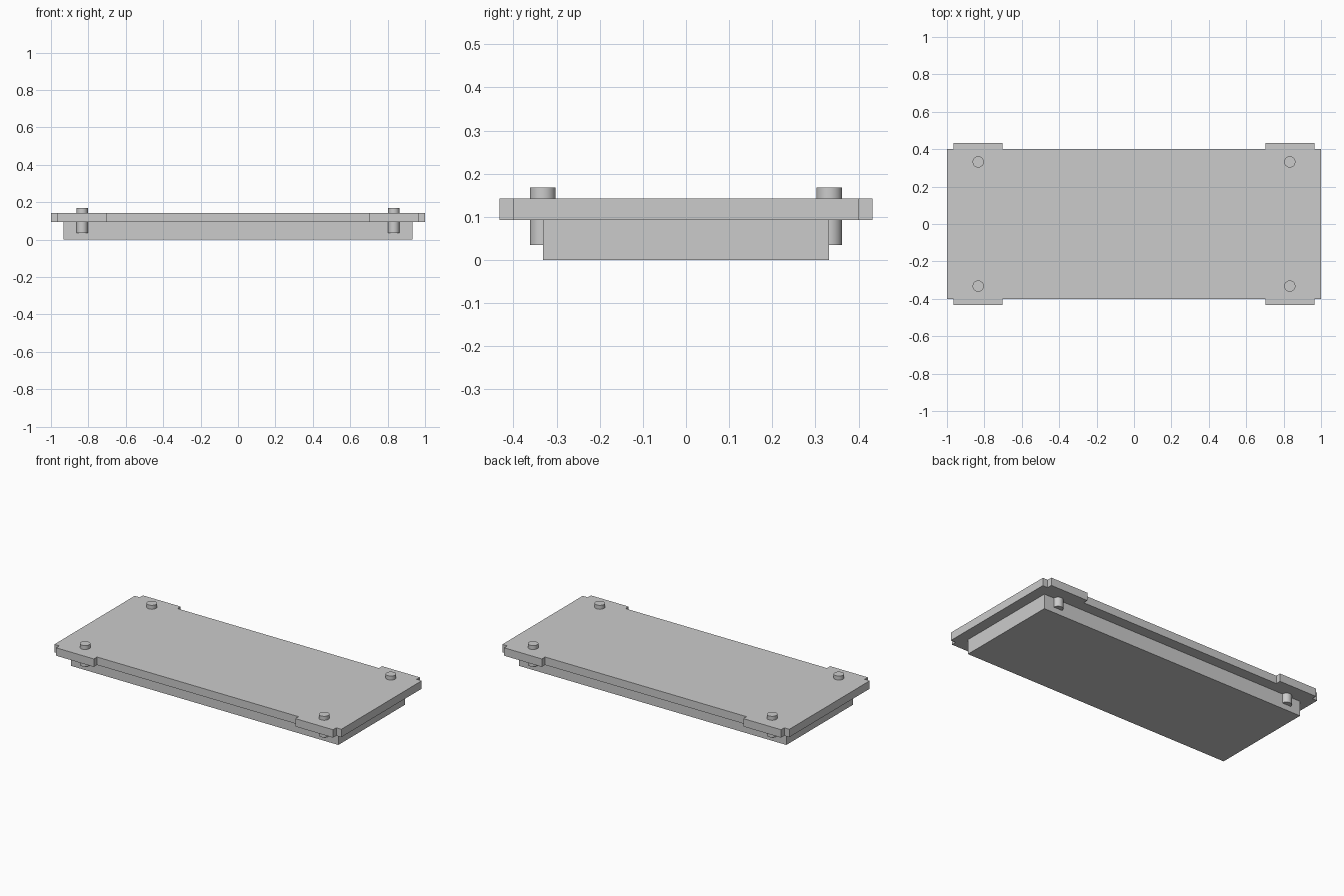
import bpy
import bmesh
import math

default = bpy.data.objects.get("Cube")
if default:
    bpy.data.objects.remove(default, do_unlink=True)

GREY = (0.6, 0.6, 0.6, 1.0)
grey = bpy.data.materials.new("plain_grey")
grey.use_nodes = True
grey.diffuse_color = GREY
grey.node_tree.nodes["Principled BSDF"].inputs["Base Color"].default_value = GREY


def extrude_outline(name, points, bottom, top):
    """Extrude a closed outline between two heights."""
    bm = bmesh.new()
    face = bm.faces.new([bm.verts.new((x, y, bottom)) for x, y in points])
    grown = bmesh.ops.extrude_face_region(bm, geom=[face], use_keep_orig=True)
    moved = [v for v in grown["geom"] if isinstance(v, bmesh.types.BMVert)]
    bmesh.ops.translate(bm, verts=moved, vec=(0, 0, top - bottom))
    bmesh.ops.recalc_face_normals(bm, faces=bm.faces)
    mesh = bpy.data.meshes.new(name)
    bm.to_mesh(mesh)
    bm.free()
    mesh.materials.append(grey)
    obj = bpy.data.objects.new(name, mesh)
    bpy.context.collection.objects.link(obj)
    return obj


def mirrored(quarter):
    """Complete an outline from its +x, +y quarter."""
    half = quarter + [(-x, y) for x, y in reversed(quarter)]
    return half + [(-x, -y) for x, y in half]


# Top plate with four edge tabs
plate_corner = [(1.0, 0.4), (0.965, 0.4), (0.965, 0.432), (0.702, 0.432), (0.702, 0.4)]
extrude_outline("top_plate", mirrored(plate_corner), 0.093, 0.143)

# Lower block
extrude_outline("lower_block", mirrored([(0.932, 0.332)]), 0.0, 0.093)

# Round pins through the four corners
PIN_BOTTOM, PIN_TOP = 0.035, 0.168
for side, sx in (("left", 1), ("right", -1)):
    for end, sy in (("front", -1), ("back", 1)):
        bpy.ops.mesh.primitive_cylinder_add(
            vertices=32, radius=0.03, depth=PIN_TOP - PIN_BOTTOM,
            location=(sx * 0.833, sy * 0.332, (PIN_BOTTOM + PIN_TOP) / 2))
        pin = bpy.context.object
        pin.name = f"{end}_{side}_pin"
        pin.data.materials.append(grey)
        bpy.ops.object.shade_smooth_by_angle(angle=math.radians(30))
